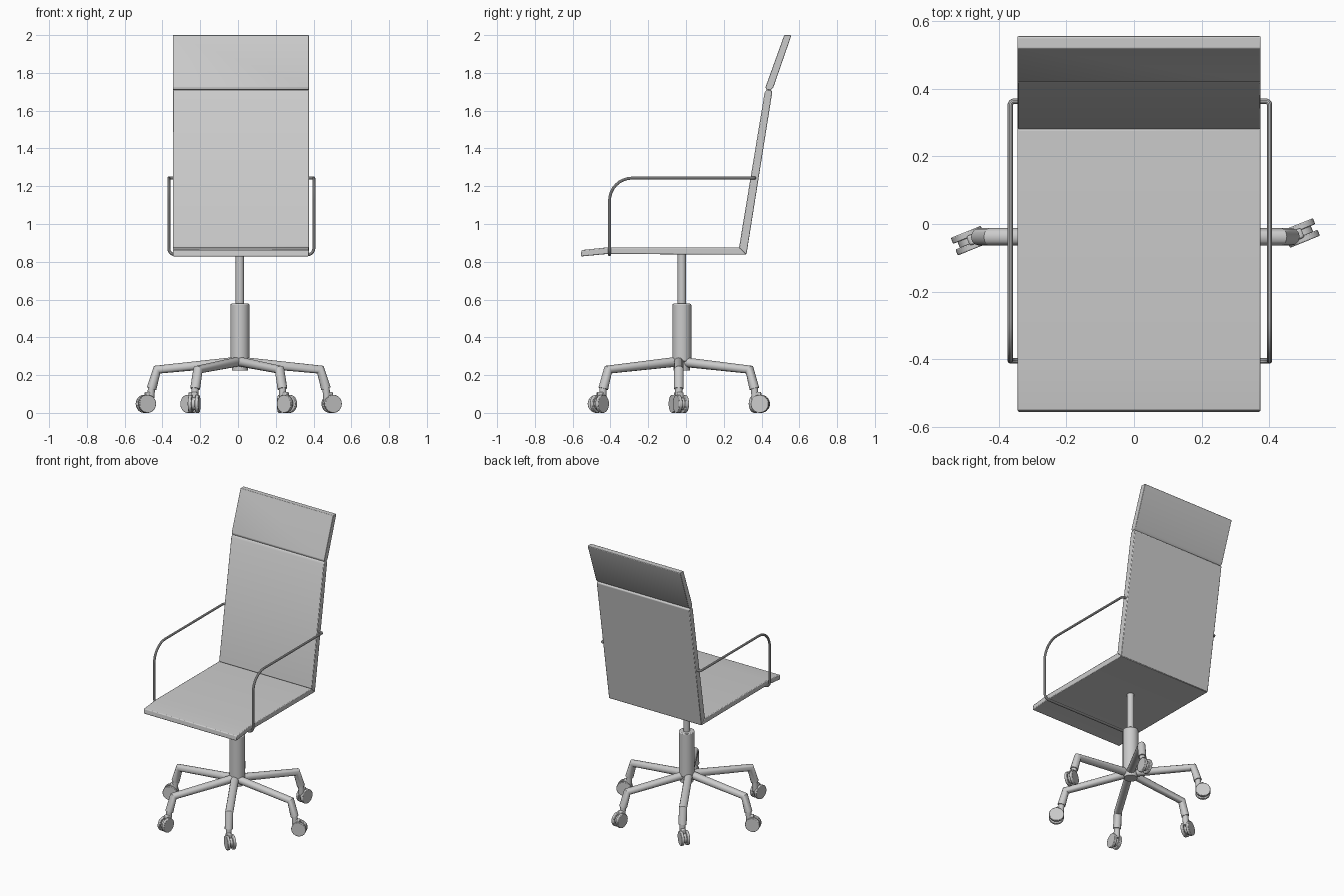
import bpy
from math import pi, radians, cos, sin
from mathutils import Vector, Matrix

if "Cube" in bpy.data.objects:
    bpy.data.objects.remove(bpy.data.objects["Cube"])


def finish(ob, bevel=0):
    if bevel:
        m = ob.modifiers.new("bevel", 'BEVEL')
        m.width, m.segments, m.limit_method = bevel, 2, 'ANGLE'
    bpy.ops.object.select_all(action='DESELECT')
    ob.select_set(True)
    bpy.context.view_layer.objects.active = ob
    bpy.ops.object.shade_smooth_by_angle(angle=radians(35))
    return ob


def panel(name, profile, x0, x1, bevel):
    """Extrude a (y, z) profile along x."""
    n = len(profile)
    verts = [(x, y, z) for x in (x0, x1) for y, z in profile]
    faces = [tuple(range(n))[::-1], tuple(range(n, 2 * n))]
    faces += [(i, (i + 1) % n, (i + 1) % n + n, i + n) for i in range(n)]
    me = bpy.data.meshes.new(name)
    me.from_pydata(verts, [], faces)
    ob = bpy.data.objects.new(name, me)
    bpy.context.collection.objects.link(ob)
    return finish(ob, bevel)


def cylinder(name, r, p0, p1, sides=24, bevel=0):
    p0, p1 = Vector(p0), Vector(p1)
    d = p1 - p0
    bpy.ops.mesh.primitive_cylinder_add(vertices=sides, radius=r, depth=d.length)
    ob = bpy.context.object
    ob.name = name
    ob.data.transform(Matrix.Translation((p0 + p1) / 2) @ d.to_track_quat('Z', 'Y').to_matrix().to_4x4())
    return finish(ob, bevel)


def rounded(points):
    """Replace corners (point, radius) of a right-angled path by arcs."""
    out = []
    for i, (p, r) in enumerate(points):
        p = Vector(p)
        if not r:
            out.append(p)
            continue
        a = (Vector(points[i - 1][0]) - p).normalized() * r
        b = (Vector(points[i + 1][0]) - p).normalized() * r
        for k in range(9):
            t = k / 8 * pi / 2
            out.append(p + a * (1 - sin(t)) + b * (1 - cos(t)))
    return out


def tube(name, points, r, res=3):
    cu = bpy.data.curves.new(name, 'CURVE')
    cu.dimensions = '3D'
    cu.bevel_depth, cu.bevel_resolution, cu.use_fill_caps = r, res, True
    sp = cu.splines.new('POLY')
    sp.points.add(len(points) - 1)
    for q, p in zip(sp.points, points):
        q.co = (*p, 1)
    ob = bpy.data.objects.new(name, cu)
    bpy.context.collection.objects.link(ob)
    bpy.ops.object.select_all(action='DESELECT')
    ob.select_set(True)
    bpy.context.view_layer.objects.active = ob
    bpy.ops.object.convert(target='MESH')
    return finish(bpy.context.object)


# Seat, backrest and headrest panels
X0, X1 = -0.345, 0.375
panel("seat", [(-0.557, 0.828), (-0.42, 0.841), (0.32, 0.838), (0.281, 0.876),
               (-0.42, 0.876), (-0.553, 0.862)], X0, X1, 0.005)
panel("backrest", [(0.281, 0.876), (0.32, 0.838), (0.457, 1.70), (0.447, 1.711),
                   (0.424, 1.708), (0.416, 1.695)], X0, X1, 0.004)
panel("headrest", [(0.424, 1.712), (0.448, 1.708), (0.462, 1.722), (0.557, 1.996),
                   (0.553, 2.0), (0.52, 2.0), (0.421, 1.725)], X0, X1, 0.003)

# Armrest frame: one tube running under the seat and up both sides
CX, HW = 0.0175, 0.384
half = [((CX + HW, -0.405, 0.837), 0.035), ((CX + HW, -0.405, 1.243), 0.12),
        ((CX + HW, 0.364, 1.243), 0.012), ((CX + HW - 0.045, 0.364, 1.243), 0)]
other = [((2 * CX - p[0], p[1], p[2]), r) for p, r in reversed(half)]
tube("armrest_frame", rounded(other + half), 0.008)

# Gas lift column
PX, PY = 0.01, -0.022
cylinder("lift_rod", 0.022, (PX, PY, 0.55), (PX, PY, 0.845))
cylinder("lift_sleeve", 0.05, (PX, PY, 0.27), (PX, PY, 0.578), 32, 0.006)
cylinder("lift_foot", 0.043, (PX, PY, 0.225), (PX, PY, 0.29), 32)

# One leg and its twin-wheel caster, built along +x
leg = tube("base_leg", [Vector(p) for p in ((0, 0, 0.272), (0.432, 0, 0.229), (0.462, 0, 0.128))], 0.026, 4)
ang = radians(22)
fwd, side = Vector((cos(ang), sin(ang), 0)), Vector((-sin(ang), cos(ang), 0))
pivot = Vector((0.464, 0, 0))
hub = pivot + fwd * 0.03 + Vector((0, 0, 0.048))
parts = [leg,
         cylinder("caster_stem", 0.019, (0.461, 0, 0.14), (0.468, 0, 0.06), 16),
         cylinder("caster_axle", 0.034, hub - side * 0.012, hub + side * 0.012, 20)]
for s, label in ((-1, "right"), (1, "left")):
    parts.append(cylinder("caster_wheel_" + label, 0.048, hub + side * s * 0.009,
                          hub + side * s * 0.028, 28, 0.003))

# Fork plate tying the stem to the axle
bpy.ops.mesh.primitive_cube_add(size=1)
fork = bpy.context.object
fork.name = "caster_fork"
fork.data.transform(Matrix.Translation(pivot + fwd * 0.012 + Vector((0, 0, 0.083)))
                    @ Matrix.Rotation(ang, 4, 'Z') @ Matrix.Diagonal((0.044, 0.03, 0.055, 1)))
parts.append(finish(fork, 0.006))

# Six legs around the column
for k in range(6):
    for p in parts:
        ob = p if k == 0 else p.copy()
        if k:
            bpy.context.collection.objects.link(ob)
        ob.location = (0.004, -0.038, 0)
        ob.rotation_euler = (0, 0, k * pi / 3)
